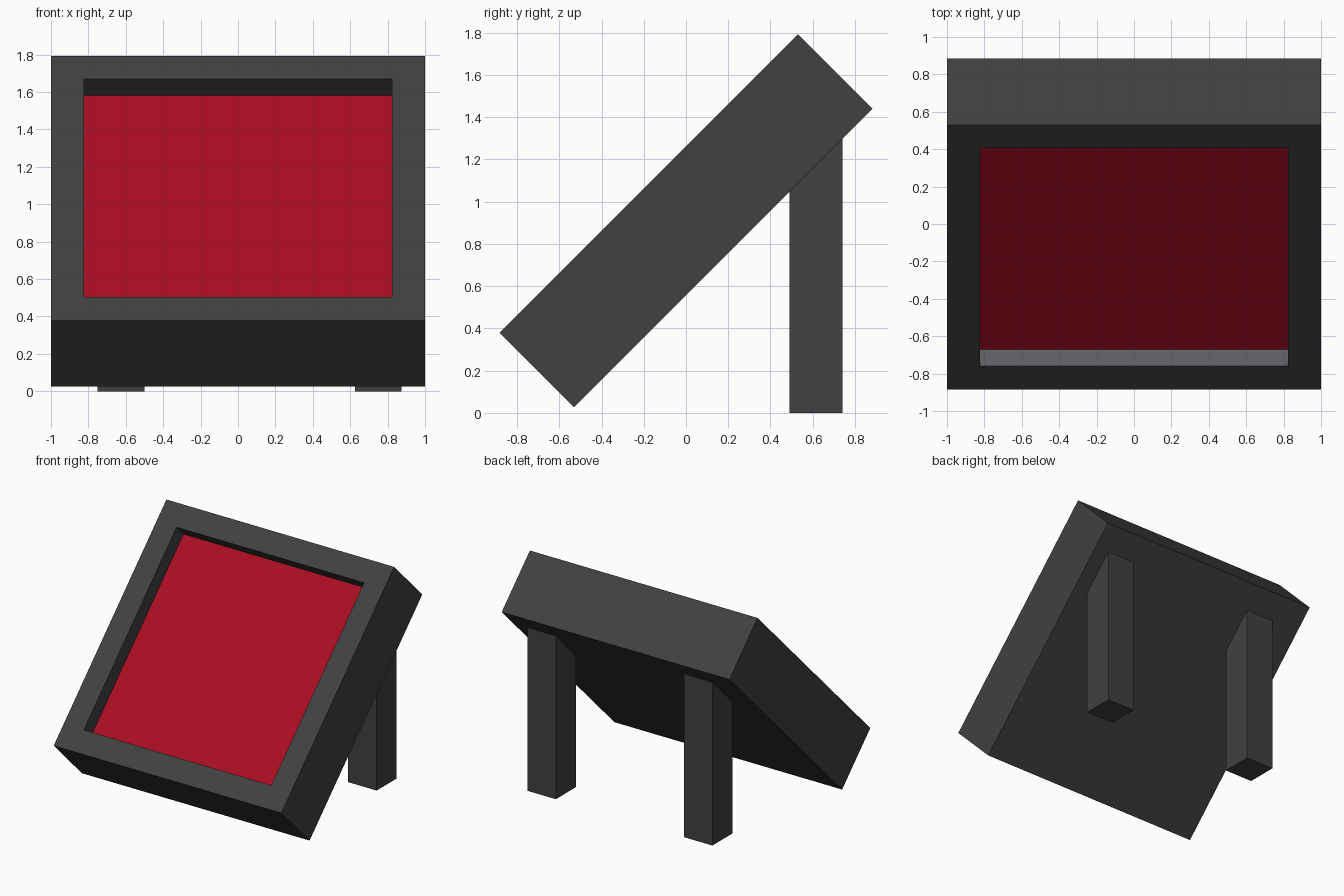
import bpy, bmesh, math
from mathutils import Matrix, Vector

if "Cube" in bpy.data.objects:
    bpy.data.objects.remove(bpy.data.objects["Cube"])


def material(name, rgb):
    m = bpy.data.materials.new(name)
    m.diffuse_color = (*rgb, 1)
    m.use_nodes = True
    m.node_tree.nodes["Principled BSDF"].inputs["Base Color"].default_value = m.diffuse_color
    return m


charcoal = material("charcoal", (0.052, 0.052, 0.052))
red = material("red", (0.40, 0.004, 0.016))
grey = material("light grey", (0.115, 0.115, 0.128))

TILT = math.radians(45)
CENTRE_Z = 0.91


def add_object(name, bm, materials):
    bm.normal_update()
    mesh = bpy.data.meshes.new(name)
    bm.to_mesh(mesh)
    bm.free()
    for m in materials:
        mesh.materials.append(m)
    obj = bpy.data.objects.new(name, mesh)
    bpy.context.collection.objects.link(obj)
    return obj


# Tilted slab with a square recess in its upper face
bm = bmesh.new()
bmesh.ops.create_cube(bm, size=1, matrix=Matrix.Diagonal((2, 2, 0.5, 1)))
bm.normal_update()
panel = max(bm.faces, key=lambda f: f.normal.z)
bmesh.ops.inset_region(bm, faces=[panel], thickness=0.25)
panel = bmesh.ops.extrude_discrete_faces(bm, faces=[panel])["faces"][0]
bmesh.ops.translate(bm, verts=panel.verts, vec=(0, 0, -0.125))
bm.normal_update()

# Red recess floor and light grey lower ledge
panel.material_index = 1
for f in bm.faces:
    c = f.calc_center_median()
    if f.normal.y > 0.9 and c.y < 0:
        f.material_index = 2
slab = add_object("tilted_slab", bm, [charcoal, red, grey])
slab.location.z = CENTRE_Z
slab.rotation_euler.x = TILT

# Rear legs, cut off along the underside of the slab
underside = CENTRE_Z - 0.25 / math.cos(TILT)
for name, x in (("left_rear_leg", -0.625), ("right_rear_leg", 0.75)):
    bm = bmesh.new()
    bmesh.ops.create_cube(bm, size=0.25, matrix=Matrix.Translation(Vector((x, 0.615, 0.125))))
    for v in bm.verts:
        if v.co.z > 0.1:
            v.co.z = underside + v.co.y * math.tan(TILT)
    add_object(name, bm, [charcoal])
